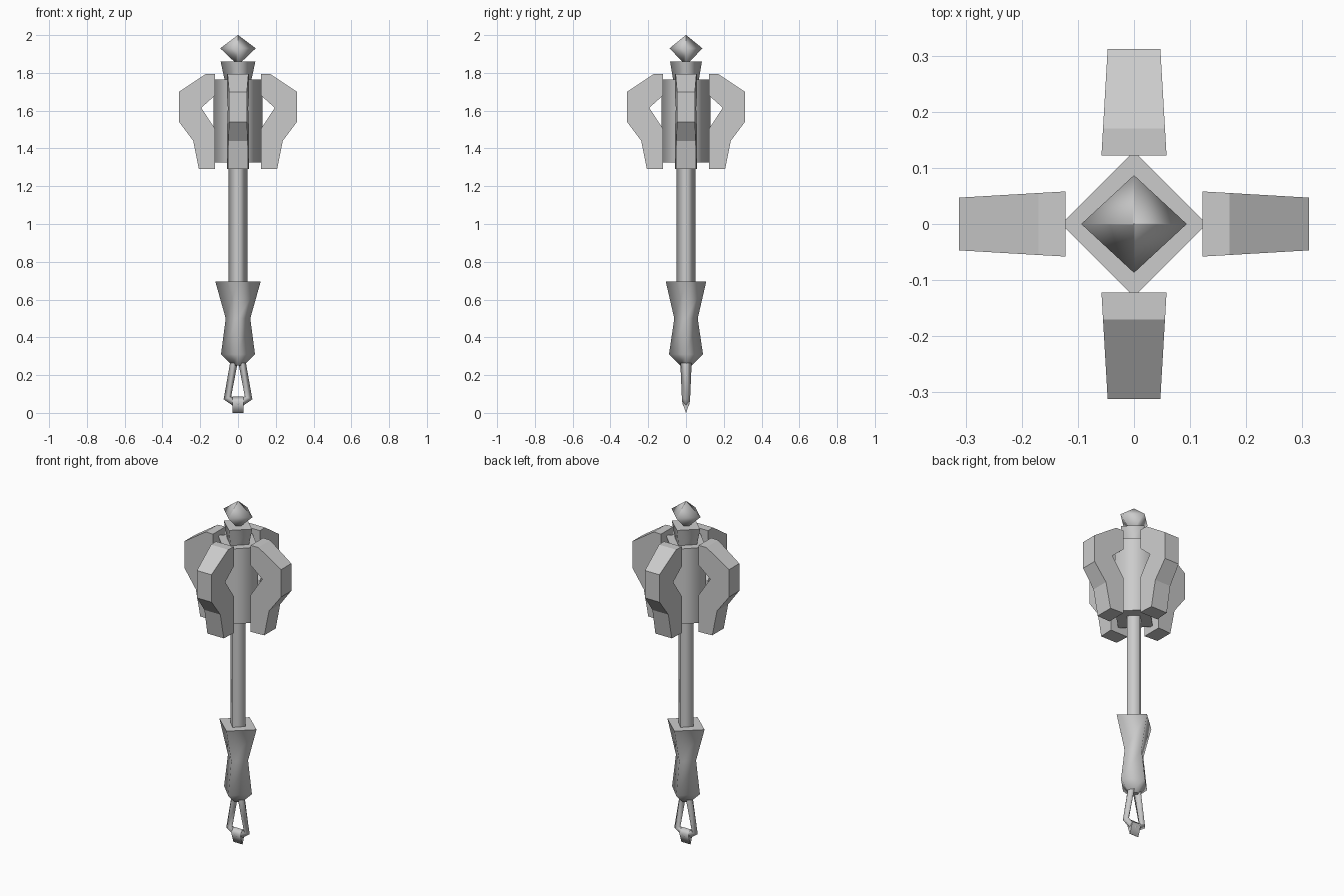
import bpy, bmesh
from math import pi
from mathutils import Matrix

cube = bpy.data.objects.get("Cube")
if cube:
    bpy.data.objects.remove(cube)

steel = bpy.data.materials.new("grey_steel")
steel.use_nodes = True
GREY = (0.6, 0.6, 0.6, 1)
steel.diffuse_color = GREY
steel.node_tree.nodes["Principled BSDF"].inputs["Base Color"].default_value = GREY


def finish(name, bm):
    bmesh.ops.recalc_face_normals(bm, faces=bm.faces)
    mesh = bpy.data.meshes.new(name)
    bm.to_mesh(mesh)
    bm.free()
    mesh.materials.append(steel)
    obj = bpy.data.objects.new(name, mesh)
    bpy.context.collection.objects.link(obj)
    return obj


def loft(name, rings):
    """Skin closed rings of points; smooth sides, crisp flat caps."""
    bm = bmesh.new()
    loops = [[bm.verts.new(p) for p in ring] for ring in rings]
    n = len(loops[0])
    for a, b in zip(loops, loops[1:]):
        for i in range(n):
            j = (i + 1) % n
            bm.faces.new((a[i], a[j], b[j], b[i])).smooth = True
    for cap in (bm.faces.new(loops[0]), bm.faces.new(loops[-1])):
        for edge in cap.edges:
            edge.smooth = False
    return finish(name, bm)


def diamond(name, profile):
    """Four-cornered column from (x radius, y radius, height) steps."""
    return loft(name, [[(rx, 0, z), (0, ry, z), (-rx, 0, z), (0, -ry, z)]
                       for rx, ry, z in profile])


# Central column, from grip to finial
diamond("grip", [(0.03, 0.03, 0.25), (0.09, 0.09, 0.31),
                 (0.065, 0.062, 0.5), (0.12, 0.107, 0.695)])
diamond("shaft", [(0.05, 0.05, 0.68), (0.05, 0.05, 1.34)])
diamond("head_core", [(0.13, 0.13, 1.325), (0.13, 0.13, 1.765)])
diamond("collar", [(0.068, 0.066, 1.75), (0.092, 0.084, 1.86)])
gem = diamond("finial_gem", [(0.015, 0.015, 1.855), (0.094, 0.087, 1.93),
                             (0.001, 0.001, 2.0)])
for edge in gem.data.edges:
    edge.use_edge_sharp = False

# Four flanges around the head, thinner toward the outside
OUTLINE = [(0.122, 1.795), (0.17, 1.795), (0.312, 1.70), (0.312, 1.54),
           (0.237, 1.44), (0.207, 1.29), (0.122, 1.29), (0.122, 1.505),
           (0.195, 1.615), (0.122, 1.68)]


def half_thickness(r):
    return 0.058 - 0.058 * (r - 0.122)


for k, side in enumerate(("left", "back", "right", "front")):
    bm = bmesh.new()
    walls = [[bm.verts.new((r, s * half_thickness(r), z)) for r, z in OUTLINE]
             for s in (-1, 1)]
    for wall in walls:
        bm.faces.new(wall)
    for i in range(len(OUTLINE)):
        j = (i + 1) % len(OUTLINE)
        bm.faces.new((walls[0][i], walls[0][j], walls[1][j], walls[1][i]))
    bm.transform(Matrix.Rotation(k * pi / 2, 4, "Z"))
    finish(side + "_flange", bm)

# Pommel loop: two bent straps with diamond sections
for s, side in ((1, "left"), (-1, "right")):
    path = [(0.022, 0.265, 0.02, 0.0, 0.03), (0.056, 0.08, 0.02, -0.008, 0.022),
            (0.0, 0.045, 0.0, -0.026, 0.018)]
    loft(side + "_pommel_strap",
         [[(s * (x + dx), 0, z + dz), (s * x, ry, z),
           (s * (x - dx), 0, z - dz), (s * x, -ry, z)]
          for x, z, dx, dz, ry in path])

# Small wedge clasp joining the straps at the bottom
SECTION = [(0, 0.088), (0.021, 0.06), (0.001, 0), (-0.001, 0), (-0.021, 0.06)]
loft("pommel_clasp", [[(x, y, z) for y, z in SECTION] for x in (-0.029, 0.029)])
